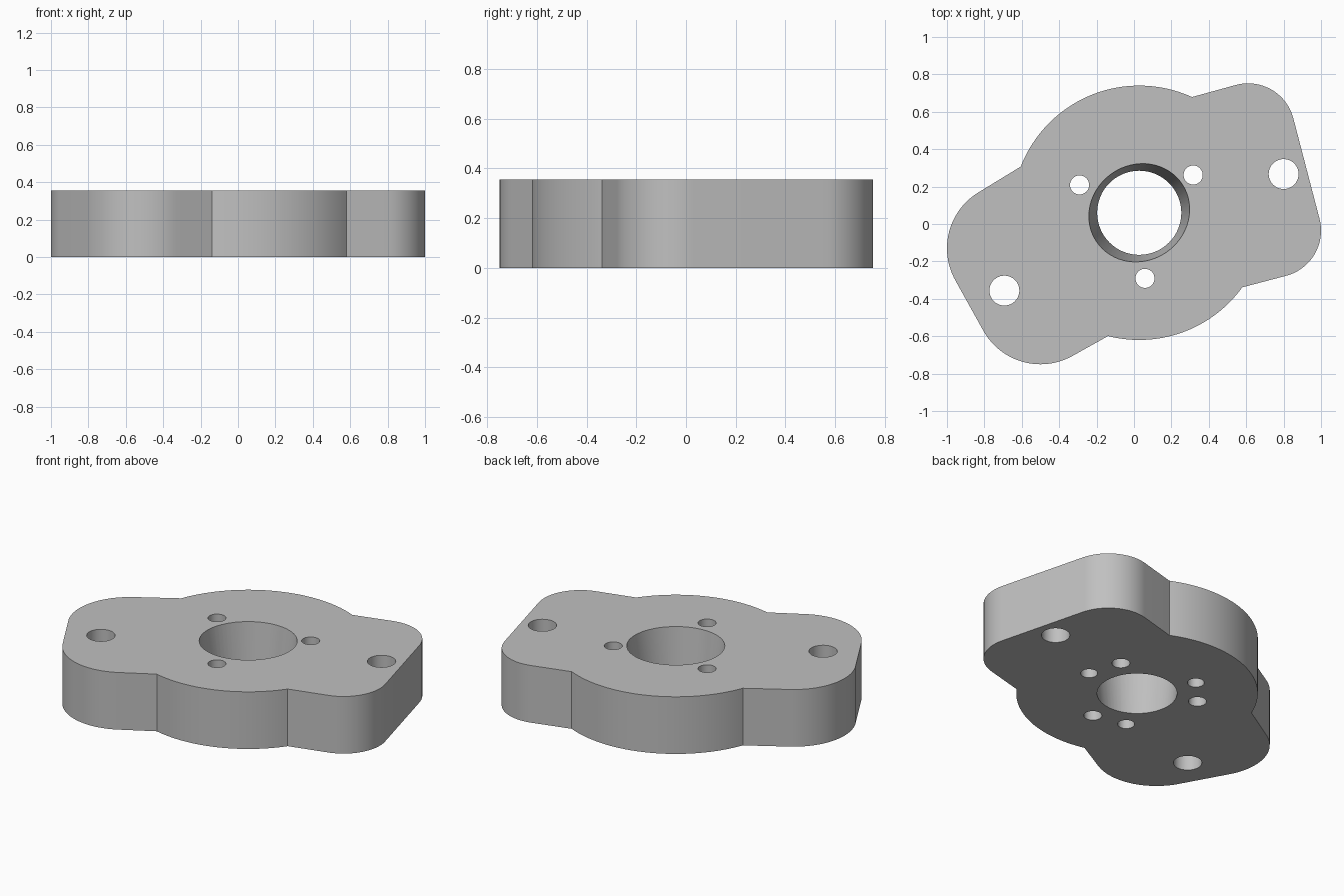
import bpy, bmesh
from math import sin, cos, radians
from mathutils import Vector

if "Cube" in bpy.data.objects:
    bpy.data.objects.remove(bpy.data.objects["Cube"], do_unlink=True)

HEIGHT = 0.355
HUB = (0.028, 0.06)


def arc(centre, radius, start, end, steps):
    """Points along an arc, angles in degrees."""
    angles = [radians(start + (end - start) * i / steps) for i in range(steps + 1)]
    return [(centre[0] + radius * cos(a), centre[1] + radius * sin(a)) for a in angles]


def ellipse(centre, major, minor, tilt=0, steps=64):
    """Closed ring of points, turned by tilt while keeping even angles."""
    ring = []
    t = radians(tilt)
    for i in range(steps):
        a = radians(360 * i / steps) - t
        x, y = major * cos(a), minor * sin(a)
        ring.append((centre[0] + x * cos(t) - y * sin(t),
                     centre[1] + x * sin(t) + y * cos(t)))
    return ring


def loft(bm, lower, upper, z0, z1):
    """Closed solid between two rings with the same number of points."""
    a = [bm.verts.new((x, y, z0)) for x, y in lower]
    b = [bm.verts.new((x, y, z1)) for x, y in upper]
    n = len(a)
    bm.faces.new(a[::-1])
    bm.faces.new(b)
    for i in range(n):
        j = (i + 1) % n
        bm.faces.new((a[i], a[j], b[j], b[i]))


def make_object(name, bm):
    mesh = bpy.data.meshes.new(name)
    bmesh.ops.recalc_face_normals(bm, faces=bm.faces)
    bm.to_mesh(mesh)
    bm.free()
    obj = bpy.data.objects.new(name, mesh)
    bpy.context.collection.objects.link(obj)
    return obj


# Plate outline: round hub with a rounded, turned lug on each side
outline = (
    arc(HUB, 0.68, 65.5, 158.7, 40)
    + arc((-0.65, -0.13), 0.35, 120, 210, 24)
    + arc((-0.50, -0.40), 0.35, 210, 300, 24)
    + arc(HUB, 0.68, 255.8, 324.1, 30)
    + arc((0.75, -0.035), 0.25, -75, 15, 24)
    + arc((0.61, 0.502), 0.25, 15, 105, 24)
)
bm = bmesh.new()
loft(bm, outline, outline, 0, HEIGHT)
plate = make_object("flange_plate", bm)

# Cutters
bm = bmesh.new()
over = 0.05


def drill(centre, radius, z0=-over, z1=HEIGHT + over):
    ring = ellipse(centre, radius, radius, steps=40)
    loft(bm, ring, ring, z0, z1)


# Tapered bore, slightly oval at the top, extended past both faces
low, high = ellipse(HUB, 0.225, 0.225), ellipse(HUB, 0.276, 0.256, 35)
extra = over / HEIGHT
below = [Vector(p) + (Vector(p) - Vector(q)) * extra for p, q in zip(low, high)]
above = [Vector(q) + (Vector(q) - Vector(p)) * extra for p, q in zip(low, high)]
loft(bm, below, above, -over, HEIGHT + over)

# Mounting holes in the lugs
for centre in ((0.80, 0.267), (-0.693, -0.356)):
    drill(centre, 0.08)

# Bolt circle: three through holes and three blind holes from underneath
for k in range(3):
    for start, radius, top in ((35, 0.051, HEIGHT + over), (0, 0.048, 0.2)):
        a = radians(start + 120 * k)
        drill((HUB[0] + 0.352 * cos(a), HUB[1] + 0.352 * sin(a)), radius, z1=top)

cutter = make_object("hole_cutters", bm)
cutter.hide_render = True

mod = plate.modifiers.new("holes", 'BOOLEAN')
mod.operation = 'DIFFERENCE'
mod.solver = 'EXACT'
mod.object = cutter
bpy.ops.object.select_all(action='DESELECT')
plate.select_set(True)
bpy.context.view_layer.objects.active = plate
bpy.ops.object.modifier_apply(modifier=mod.name)
bpy.data.objects.remove(cutter, do_unlink=True)

# Material and shading
grey = bpy.data.materials.new("plain_grey")
grey.use_nodes = True
colour = (0.53, 0.53, 0.53, 1)
grey.diffuse_color = colour
grey.node_tree.nodes["Principled BSDF"].inputs["Base Color"].default_value = colour
plate.data.materials.clear()
plate.data.materials.append(grey)
bpy.ops.object.shade_smooth_by_angle(angle=radians(30))
